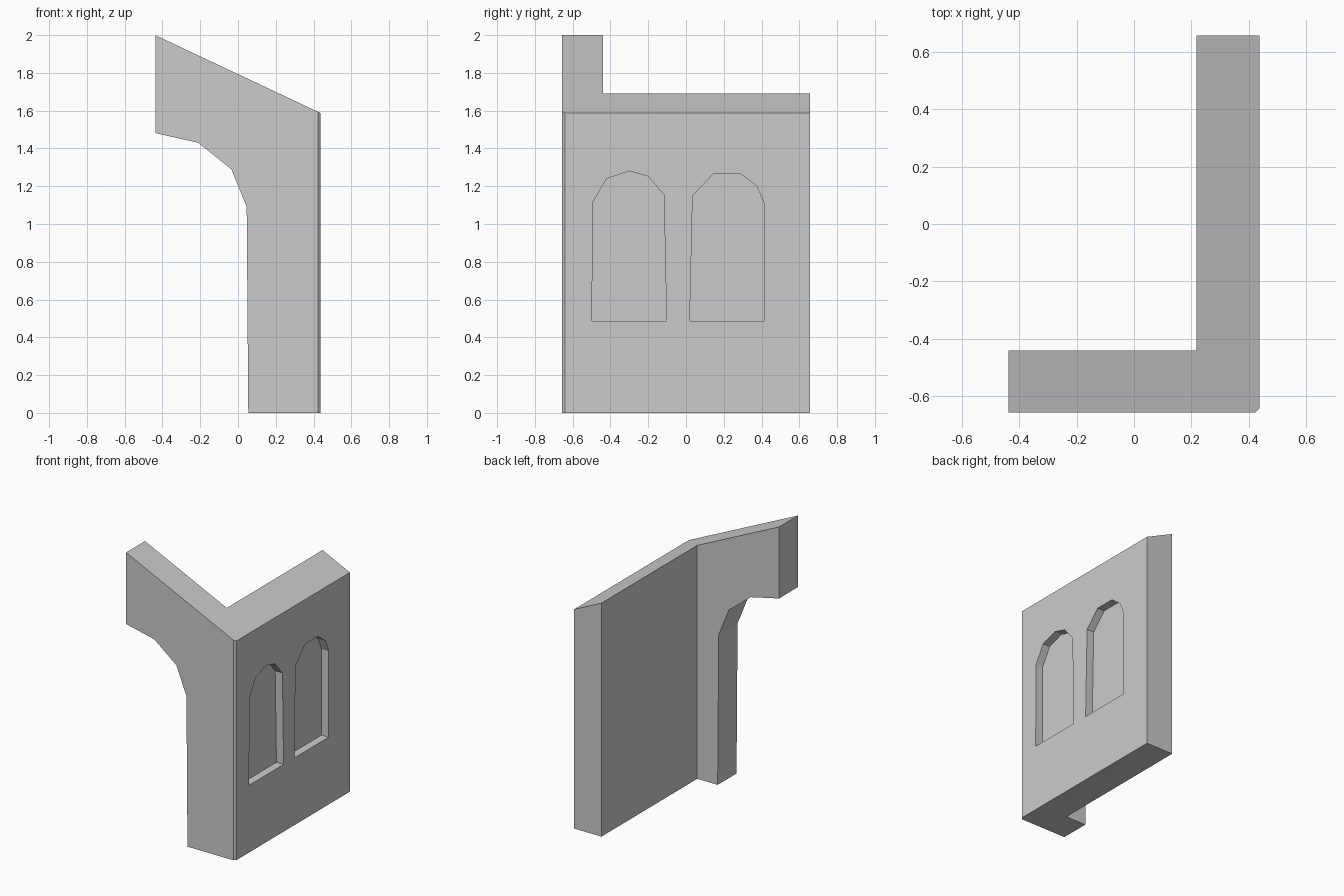
import bpy, bmesh
from mathutils import Vector

if "Cube" in bpy.data.objects:
    bpy.data.objects.remove(bpy.data.objects["Cube"])


def prism(name, points, axis, start, end):
    """Extrude a 2D outline along x, y or z."""
    def place(a, b, t):
        return {'x': (t, a, b), 'y': (a, t, b), 'z': (a, b, t)}[axis]
    direction = Vector(place(0, 0, end - start))
    bm = bmesh.new()
    face = bm.faces.new([bm.verts.new(place(a, b, start)) for a, b in points])
    new = bmesh.ops.extrude_face_region(bm, geom=[face])['geom']
    bmesh.ops.translate(bm, vec=direction,
                        verts=[v for v in new if isinstance(v, bmesh.types.BMVert)])
    bmesh.ops.recalc_face_normals(bm, faces=bm.faces)
    mesh = bpy.data.meshes.new(name)
    bm.to_mesh(mesh)
    bm.free()
    obj = bpy.data.objects.new(name, mesh)
    bpy.context.collection.objects.link(obj)
    return obj


def boolean(target, cutter, operation):
    mod = target.modifiers.new(operation.lower(), 'BOOLEAN')
    mod.object = cutter
    mod.operation = operation
    mod.solver = 'EXACT'
    bpy.context.view_layer.objects.active = target
    bpy.ops.object.modifier_apply(modifier=mod.name)
    bpy.data.objects.remove(cutter)


# L-shaped footprint with a tiny chamfer on the outer corner
wall = prism("corner_wall", [
    (-0.4375, -0.656), (0.4225, -0.656), (0.4375, -0.641), (0.4375, 0.656),
    (0.218, 0.656), (0.218, -0.44), (-0.4375, -0.44)], 'z', 0, 2.2)

# Front silhouette: sloping top and half arch
silhouette = prism("silhouette_cutter", [
    (-0.6, 2.076), (0.6, 1.511), (0.6, -0.2), (0.056, -0.2), (0.046, 1.09),
    (-0.035, 1.29), (-0.21, 1.43), (-0.6, 1.518)], 'y', -1, 1)
boolean(wall, silhouette, 'INTERSECT')

# Two shallow blind arched windows on the outer side face
windows = [
    [(-0.498, 0.487), (-0.103, 0.487), (-0.117, 1.155), (-0.2, 1.252),
     (-0.3, 1.28), (-0.42, 1.24), (-0.493, 1.115)],
    [(0.02, 0.487), (0.413, 0.487), (0.413, 1.11), (0.375, 1.2),
     (0.29, 1.265), (0.145, 1.265), (0.035, 1.15)],
]
for outline in windows:
    boolean(wall, prism("window_cutter", outline, 'x', 0.38, 0.6), 'DIFFERENCE')
